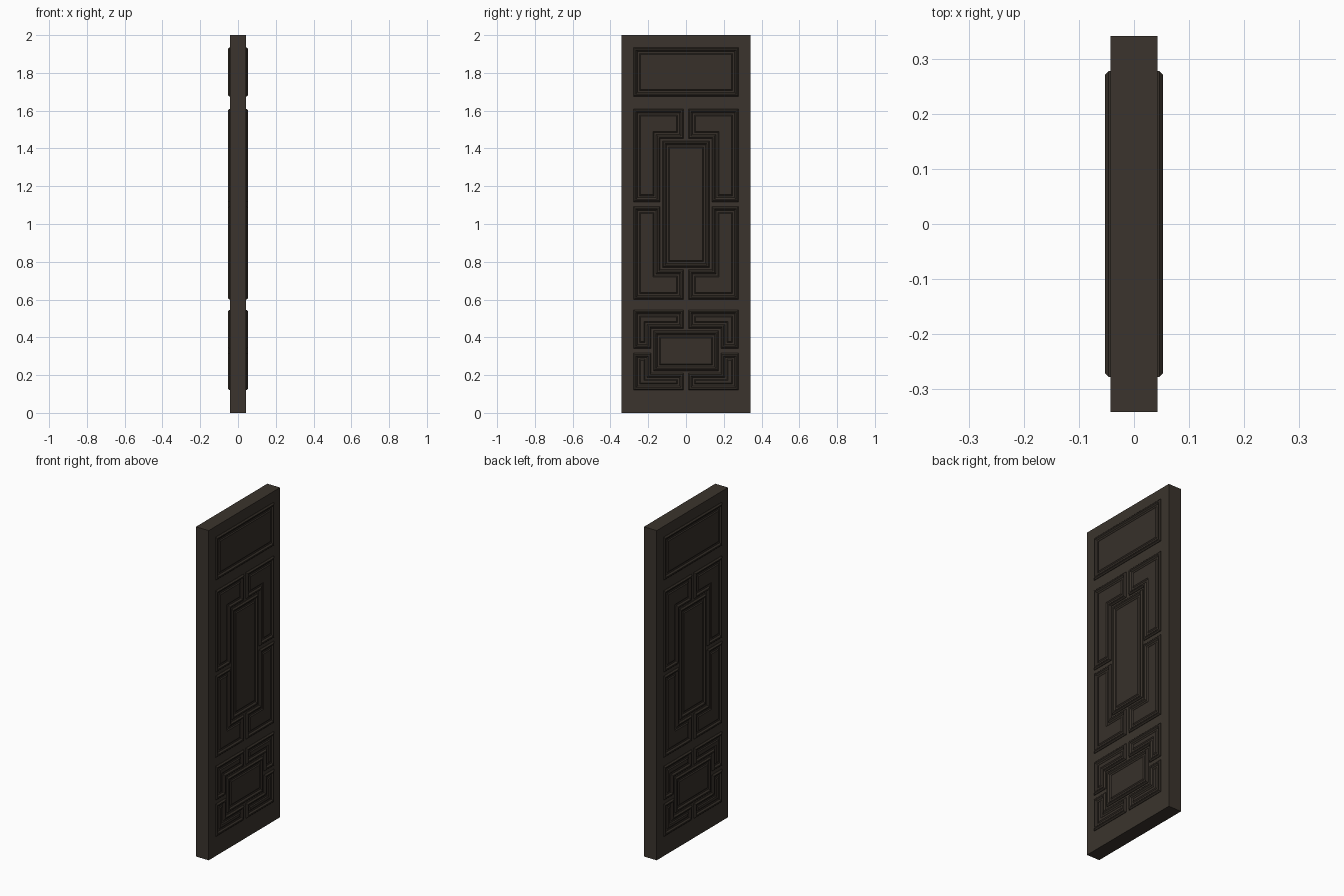
import bpy, bmesh
from mathutils import Vector

if "Cube" in bpy.data.objects:
    bpy.data.objects.remove(bpy.data.objects["Cube"])


def mat(name, rgb):
    m = bpy.data.materials.new(name)
    m.diffuse_color = (*rgb, 1)
    m.use_nodes = True
    m.node_tree.nodes["Principled BSDF"].inputs["Base Color"].default_value = m.diffuse_color
    return m


WOOD = mat("dark brown wood", (0.043, 0.034, 0.026))
PANEL = mat("darker panel wood", (0.038, 0.030, 0.023))


def finish(bm, name, material):
    bmesh.ops.recalc_face_normals(bm, faces=bm.faces)
    me = bpy.data.meshes.new(name)
    bm.to_mesh(me)
    bm.free()
    me.materials.append(material)
    ob = bpy.data.objects.new(name, me)
    bpy.context.collection.objects.link(ob)
    return ob


def inset(poly, d):
    """Offset a counter-clockwise right-angled outline inwards by d."""
    out = []
    for i, p in enumerate(poly):
        a = (p - poly[i - 1]).normalized()
        b = (poly[(i + 1) % len(poly)] - p).normalized()
        out.append(p + d * Vector((-a.y, a.x)) + d * Vector((-b.y, b.x)))
    return out


# moulding section: (inset from outline, height from door centre plane)
SECTION = [(0, 0.040), (0, 0.046), (0.007, 0.053), (0.014, 0.052),
           (0.022, 0.0445), (0.032, 0.0445), (0.038, 0.049)]


def moulded_panel(name, pts):
    """Moulded panel on both faces of the door."""
    poly = [Vector(p) for p in pts]
    area = sum(p.x * q.y - q.x * p.y for p, q in zip(poly, poly[1:] + poly[:1]))
    if area < 0:
        poly.reverse()
    bm = bmesh.new()
    for side in (-1, 1):
        rings = [[bm.verts.new((side * h, p.x, p.y)) for p in inset(poly, d)]
                 for d, h in SECTION]
        n = len(poly)
        for r, s in zip(rings, rings[1:]):
            for i in range(n):
                j = (i + 1) % n
                bm.faces.new((r[i], r[j], s[j], s[i]))
        bm.faces.new(rings[-1])
        bm.faces.new(rings[0][::-1])
    return finish(bm, name, PANEL)


def rect(y, z0, z1):
    return [(-y, z0), (y, z0), (y, z1), (-y, z1)]


def lattice(name, z0, z1, cy, cz0, cz1, gap=0.012):
    """Centre panel surrounded by four L-shaped corner panels."""
    moulded_panel(name + "_centre_panel", rect(cy, cz0, cz1))
    mid = (cz0 + cz1) / 2
    for sy in (-1, 1):
        for edge, inner, sz in ((z1, cz1, 1), (z0, cz0, -1)):
            arm, zm, leg = inner + sz * gap, mid + sz * gap, cy + gap
            pts = [(leg, zm), (0.278, zm), (0.278, edge),
                   (gap, edge), (gap, arm), (leg, arm)]
            moulded_panel(name + "_corner_panel", [(sy * y, z) for y, z in pts])


# door slab
bm = bmesh.new()
bmesh.ops.create_cube(bm, size=1)
for v in bm.verts:
    v.co = (v.co.x * 0.086, v.co.y * 0.684, v.co.z * 2 + 1)
finish(bm, "door_slab", WOOD)

# panels from top to bottom
moulded_panel("top_panel", rect(0.278, 1.675, 1.935))
lattice("middle", 0.60, 1.61, 0.125, 0.77, 1.44)
lattice("lower", 0.12, 0.545, 0.172, 0.222, 0.435)
